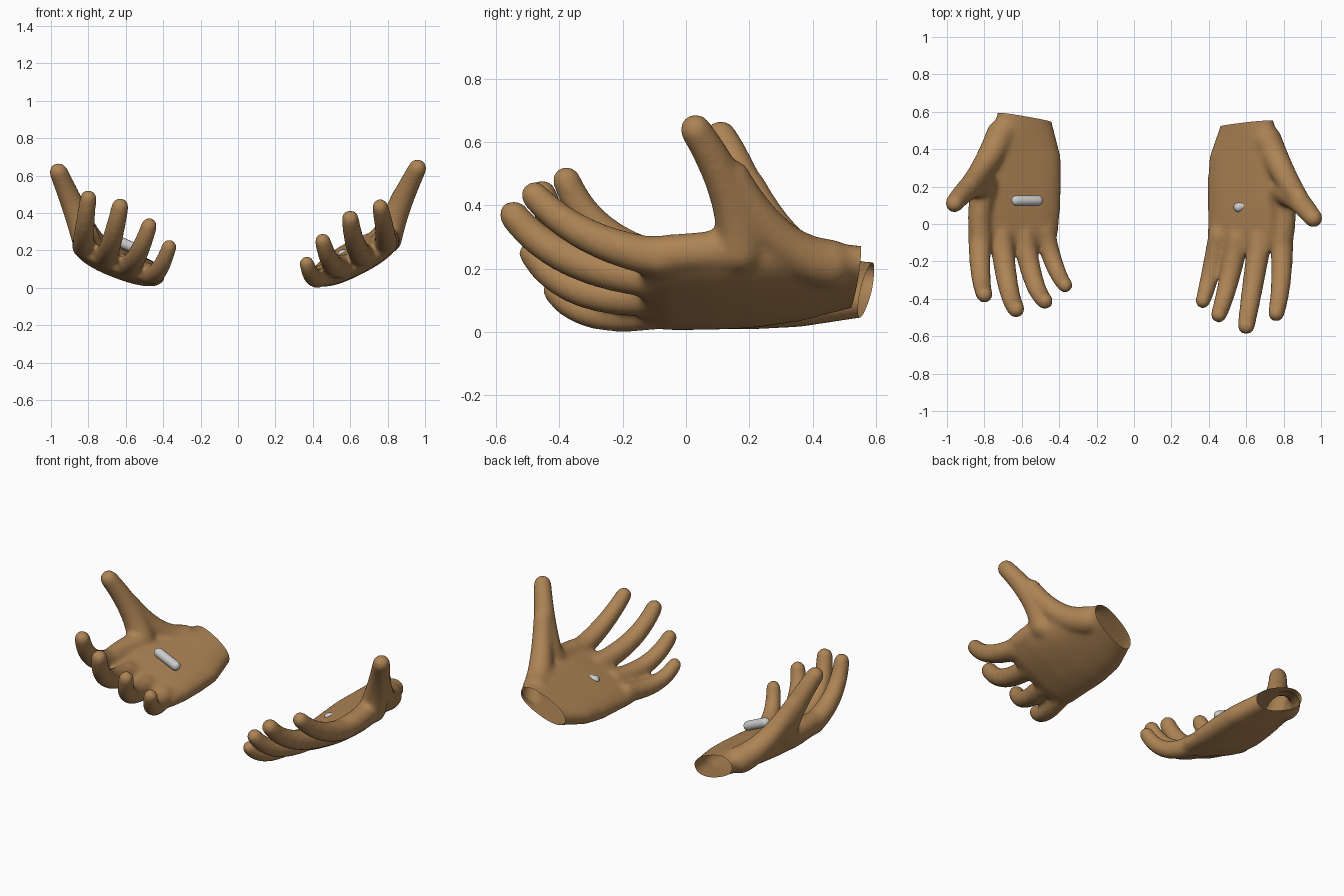
import bpy, bmesh
from math import cos, sin, pi, radians, copysign
from mathutils import Vector, Matrix

skin = bpy.data.materials.new("skin")
skin.diffuse_color = (0.42, 0.23, 0.09, 1)


def digit(bm, a, b, c, r0, r1):
    """Tapered round finger through three points."""
    a, b, c = Vector(a), Vector(b), Vector(c)
    ctrl = 2 * b - (a + c) / 2
    n = 26
    for i in range(n + 1):
        t = i / n
        p = a * (1 - t) ** 2 + ctrl * 2 * t * (1 - t) + c * t * t
        bmesh.ops.create_icosphere(bm, subdivisions=3, radius=r0 + (r1 - r0) * t + 0.006,
                                   matrix=Matrix.Translation(p))


def palm(bm, sections, slant):
    """Loft of slanted rounded sections: (y, x, z, half width, half thickness)."""
    n, rings = 40, []
    for y, x, z, hw, ht in sections:
        ring = []
        for k in range(n):
            a = 2 * pi * k / n
            u = copysign(abs(cos(a)) ** 0.85, cos(a))
            v = copysign(abs(sin(a)) ** 0.85, sin(a))
            if v > 0 and y < 0.45:
                v *= 1 - 0.25 * (1 - u * u)      # hollow of the palm
            u, v = u * hw, v * ht
            ring.append(bm.verts.new((x + u * cos(slant) - v * sin(slant), y,
                                      z + u * sin(slant) + v * cos(slant))))
        rings.append(ring)
    for r, s in zip(rings, rings[1:]):
        for k in range(n):
            bm.faces.new((r[k], r[(k + 1) % n], s[(k + 1) % n], s[k]))
    bm.faces.new(rings[0][::-1])
    bm.faces.new(rings[-1])


def hand(name, sections, slant, digits, cut_co, cut_no):
    bm = bmesh.new()
    palm(bm, sections, radians(slant))
    for d in digits:
        digit(bm, *d)
    bmesh.ops.recalc_face_normals(bm, faces=bm.faces)
    me = bpy.data.meshes.new(name)
    bm.to_mesh(me)
    bm.free()
    ob = bpy.data.objects.new(name, me)
    bpy.context.collection.objects.link(ob)
    # fuse the parts into one skin
    rm = ob.modifiers.new("fuse", 'REMESH')
    rm.mode = 'VOXEL'
    rm.voxel_size = 0.011
    sm = ob.modifiers.new("soften", 'SMOOTH')
    sm.factor = 0.5
    sm.iterations = 22
    dg = bpy.context.evaluated_depsgraph_get()
    fused = bpy.data.meshes.new_from_object(ob.evaluated_get(dg))
    ob.modifiers.clear()
    ob.data = fused
    # open wrist
    bm = bmesh.new()
    bm.from_mesh(fused)
    bmesh.ops.bisect_plane(bm, geom=bm.verts[:] + bm.edges[:] + bm.faces[:],
                           plane_co=cut_co, plane_no=cut_no, clear_outer=True)
    for f in bm.faces:
        f.smooth = True
    bm.to_mesh(fused)
    bm.free()
    fused.materials.clear()
    fused.materials.append(skin)


def capsule(name, a, b, r):
    a, b = Vector(a), Vector(b)
    half = (b - a).length / 2
    bm = bmesh.new()
    bmesh.ops.create_uvsphere(bm, u_segments=24, v_segments=17, radius=r)
    for v in bm.verts:
        v.co.z += half if v.co.z > 0 else -half
    for f in bm.faces:
        f.smooth = True
    me = bpy.data.meshes.new(name)
    bm.to_mesh(me)
    bm.free()
    ob = bpy.data.objects.new(name, me)
    ob.location = (a + b) / 2
    ob.rotation_euler = (b - a).to_track_quat('Z', 'Y').to_euler()
    bpy.context.collection.objects.link(ob)


# hand on the +x side: fingers, thumb, ball of the thumb, edge of the palm
hand("hand_right_side",
     [(0.66, 0.605, 0.18, 0.135, 0.066), (0.54, 0.607, 0.177, 0.152, 0.069),
      (0.36, 0.605, 0.165, 0.22, 0.085), (0.22, 0.615, 0.155, 0.243, 0.088),
      (0.08, 0.625, 0.15, 0.252, 0.085), (-0.06, 0.62, 0.14, 0.248, 0.072),
      (-0.14, 0.615, 0.138, 0.23, 0.048)], 27,
     [((0.79, -0.08, 0.235), (0.785, -0.31, 0.305), (0.76, -0.478, 0.432), 0.058, 0.040),
      ((0.675, -0.08, 0.17), (0.63, -0.36, 0.23), (0.60, -0.545, 0.37), 0.060, 0.042),
      ((0.555, -0.08, 0.115), (0.50, -0.33, 0.133), (0.453, -0.485, 0.25), 0.058, 0.039),
      ((0.455, -0.06, 0.072), (0.405, -0.28, 0.057), (0.368, -0.412, 0.13), 0.053, 0.036),
      ((0.80, 0.17, 0.26), (0.865, 0.135, 0.44), (0.96, 0.03, 0.64), 0.072, 0.045),
      ((0.71, 0.45, 0.215), (0.79, 0.29, 0.295), (0.875, 0.15, 0.49), 0.075, 0.048),
      ((0.79, 0.16, 0.262), (0.802, 0.03, 0.252), (0.788, -0.1, 0.245), 0.062, 0.055)],
     (0.607, 0.537, 0.177), (-0.07, 1, -0.1))

# hand on the -x side
hand("hand_left_side",
     [(0.69, -0.585, 0.135, 0.135, 0.064), (0.57, -0.59, 0.135, 0.152, 0.067),
      (0.36, -0.605, 0.135, 0.225, 0.085), (0.22, -0.62, 0.135, 0.243, 0.088),
      (0.08, -0.635, 0.135, 0.255, 0.085), (-0.05, -0.64, 0.135, 0.248, 0.072),
      (-0.12, -0.645, 0.138, 0.23, 0.048)], -21,
     [((-0.825, -0.06, 0.22), (-0.82, -0.26, 0.315), (-0.80, -0.378, 0.48), 0.058, 0.040),
      ((-0.71, -0.06, 0.168), (-0.675, -0.32, 0.25), (-0.63, -0.455, 0.435), 0.060, 0.042),
      ((-0.59, -0.06, 0.12), (-0.538, -0.295, 0.175), (-0.475, -0.413, 0.332), 0.058, 0.039),
      ((-0.48, -0.04, 0.077), (-0.425, -0.22, 0.095), (-0.368, -0.328, 0.22), 0.053, 0.036),
      ((-0.81, 0.21, 0.25), (-0.875, 0.195, 0.42), (-0.96, 0.11, 0.62), 0.072, 0.045),
      ((-0.71, 0.48, 0.175), (-0.79, 0.33, 0.265), (-0.885, 0.20, 0.46), 0.075, 0.048),
      ((-0.80, 0.19, 0.24), (-0.825, 0.06, 0.235), (-0.82, -0.08, 0.228), 0.062, 0.055)],
     (-0.59, 0.57, 0.135), (0.14, 1, -0.1))

# grey capsules lying in the palms
capsule("capsule_left", (-0.628, 0.125, 0.245), (-0.515, 0.125, 0.195), 0.028)
capsule("capsule_right", (0.56, 0.09, 0.177), (0.66, 0.125, 0.177), 0.027)
